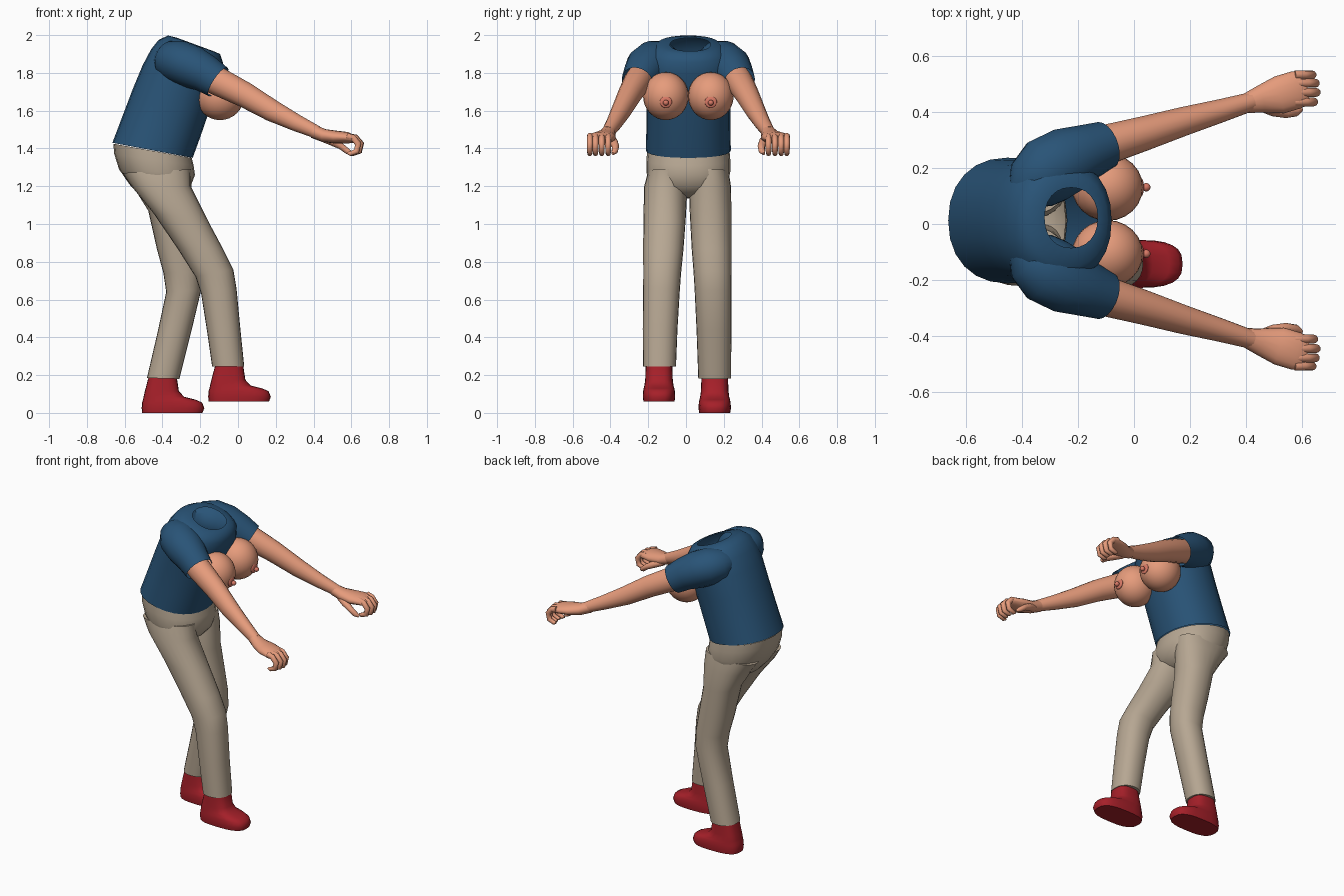
import bpy, bmesh, math
from mathutils import Vector

MID = 0.0125  # side-to-side mirror plane of the body


def material(name, rgb):
    m = bpy.data.materials.new(name)
    m.diffuse_color = (*rgb, 1)
    return m


BLUE = material("shirt_blue", (0.022, 0.088, 0.185))
BEIGE = material("trouser_beige", (0.47, 0.385, 0.29))
SKIN = material("skin", (0.79, 0.33, 0.20))
DARK = material("skin_dark", (0.68, 0.19, 0.13))
RED = material("shoe_red", (0.38, 0.014, 0.022))


def finish(name, bm, mat, angle=50):
    bmesh.ops.recalc_face_normals(bm, faces=bm.faces[:])
    me = bpy.data.meshes.new(name)
    bm.to_mesh(me)
    bm.free()
    ob = bpy.data.objects.new(name, me)
    bpy.context.collection.objects.link(ob)
    me.materials.append(mat)
    bpy.ops.object.select_all(action='DESELECT')
    ob.select_set(True)
    bpy.context.view_layer.objects.active = ob
    bpy.ops.object.shade_smooth_by_angle(angle=math.radians(angle))
    return ob


def skin_rings(bm, rings, caps):
    loops = [[bm.verts.new(p) for p in r] for r in rings]
    n = len(loops[0])
    for a, b in zip(loops, loops[1:]):
        for i in range(n):
            j = (i + 1) % n
            bm.faces.new((a[i], a[j], b[j], b[i]))
    if caps[0]:
        bm.faces.new(loops[0])
    if caps[1]:
        bm.faces.new(loops[-1])


def oval(c, u, v, n=20, power=2.0):
    pts = []
    for i in range(n):
        a = 2 * math.pi * i / n
        co, si = math.cos(a), math.sin(a)
        e = 2 / power
        pts.append(c + u * math.copysign(abs(co) ** e, co) + v * math.copysign(abs(si) ** e, si))
    return pts


def loft(name, rows, mat, caps=(False, False), power=2.2, n=24, angle=50):
    """rows: back x, back z, front x, front z, centre y, half width"""
    bm = bmesh.new()
    rings = []
    for bx, bz, fx, fz, y, hw in rows:
        b, f = Vector((bx, y, bz)), Vector((fx, y, fz))
        rings.append(oval((b + f) / 2, (f - b) / 2, Vector((0, hw, 0)), n, power))
    skin_rings(bm, rings, caps)
    return finish(name, bm, mat, angle)


def tube(name, rows, mat, side=1, caps=(True, True), n=16):
    """rows: x, y, z, half width, half height along a path"""
    bm = bmesh.new()
    ps = [Vector((r[0], r[1] if side > 0 else 2 * MID - r[1], r[2])) for r in rows]
    rings = []
    for i, p in enumerate(ps):
        d = (ps[min(i + 1, len(ps) - 1)] - ps[max(i - 1, 0)]).normalized()
        s = Vector((0, 1, 0))
        s = (s - d * s.dot(d)).normalized()
        rings.append(oval(p, s * rows[i][3], d.cross(s) * rows[i][4], n))
    skin_rings(bm, rings, caps)
    return finish(name, bm, mat)


# Shirt body, open at hem and neck
C = MID
loft("shirt", [
    (-0.665, 1.43, -0.24, 1.35, C, 0.225), (-0.612, 1.57, -0.20, 1.46, C, 0.222),
    (-0.555, 1.72, -0.155, 1.59, C, 0.222), (-0.505, 1.84, -0.12, 1.70, C, 0.23),
    (-0.46, 1.925, -0.09, 1.79, C, 0.235), (-0.42, 1.975, -0.08, 1.855, C, 0.21),
    (-0.37, 1.998, -0.095, 1.90, C, 0.165), (-0.32, 1.985, -0.13, 1.915, C + 0.01, 0.108)], BLUE)

# Trouser seat
loft("trouser_seat", [
    (-0.66, 1.425, -0.245, 1.35, C, 0.218), (-0.655, 1.37, -0.235, 1.31, C, 0.222),
    (-0.63, 1.29, -0.228, 1.26, C, 0.222), (-0.575, 1.21, -0.25, 1.20, C, 0.205),
    (-0.53, 1.16, -0.285, 1.16, C, 0.14), (-0.47, 1.135, -0.34, 1.14, C, 0.05)],
    BEIGE, (False, True))

# Trouser legs: forward leg, then rear leg
loft("trouser_leg_forward", [
    (-0.61, 1.27, -0.25, 1.29, -0.10, 0.10), (-0.56, 1.195, -0.25, 1.20, -0.107, 0.115),
    (-0.45, 1.06, -0.155, 1.01, -0.113, 0.112), (-0.32, 0.87, -0.08, 0.87, -0.12, 0.107),
    (-0.225, 0.72, -0.025, 0.76, -0.126, 0.10), (-0.195, 0.63, -0.008, 0.66, -0.13, 0.097),
    (-0.165, 0.44, 0.012, 0.45, -0.137, 0.092), (-0.137, 0.245, 0.033, 0.245, -0.14, 0.087)],
    BEIGE, (True, True))
loft("trouser_leg_rear", [
    (-0.61, 1.27, -0.25, 1.29, 0.125, 0.10), (-0.55, 1.19, -0.245, 1.20, 0.127, 0.112),
    (-0.475, 1.07, -0.245, 1.05, 0.13, 0.11), (-0.43, 0.87, -0.215, 0.87, 0.135, 0.105),
    (-0.395, 0.74, -0.197, 0.75, 0.14, 0.10), (-0.38, 0.64, -0.195, 0.65, 0.143, 0.097),
    (-0.425, 0.43, -0.245, 0.44, 0.148, 0.092), (-0.482, 0.185, -0.31, 0.18, 0.152, 0.087)],
    BEIGE, (True, True))

# Shoes
SHOE = [(-0.507, -0.188, 0, 0.082), (-0.51, -0.178, 0.025, 0.086), (-0.508, -0.19, 0.055, 0.084),
        (-0.503, -0.225, 0.07, 0.081), (-0.50, -0.285, 0.085, 0.077), (-0.493, -0.313, 0.115, 0.073),
        (-0.472, -0.325, 0.195, 0.07)]
for label, dx, y, dz in (("rear", 0, 0.152, 0), ("forward", 0.352, -0.143, 0.06)):
    loft("shoe_" + label, [(b + dx, z + dz, f + dx, z + dz, y, w) for b, f, z, w in SHOE],
         RED, (True, True), power=2.8, angle=60)


def ball(name, loc, r, mat, scale=(1, 1, 1)):
    bm = bmesh.new()
    bmesh.ops.create_uvsphere(bm, u_segments=24, v_segments=16, radius=r)
    for v in bm.verts:
        v.co = Vector([a * b for a, b in zip(v.co, scale)]) + Vector(loc)
    return finish(name, bm, mat)


for side, label in ((1, "left"), (-1, "right")):
    # Sleeve, open at the cuff
    tube("sleeve_" + label, [
        (-0.40, 0.10, 1.88, 0.06, 0.06), (-0.365, 0.14, 1.87, 0.105, 0.10),
        (-0.31, 0.19, 1.857, 0.125, 0.115), (-0.24, 0.228, 1.83, 0.12, 0.113),
        (-0.17, 0.258, 1.795, 0.10, 0.10), (-0.105, 0.282, 1.752, 0.087, 0.09)],
        BLUE, side, (True, False), 20)
    # Bare arm
    tube("arm_" + label, [
        (-0.24, 0.235, 1.82, 0.07, 0.075), (-0.10, 0.284, 1.752, 0.072, 0.075),
        (0.04, 0.325, 1.682, 0.062, 0.067), (0.18, 0.368, 1.60, 0.052, 0.058),
        (0.31, 0.405, 1.535, 0.042, 0.045), (0.42, 0.438, 1.485, 0.034, 0.034)], SKIN, side)
    # Palm
    tube("palm_" + label, [
        (0.40, 0.432, 1.49, 0.035, 0.036), (0.455, 0.447, 1.468, 0.05, 0.035),
        (0.52, 0.462, 1.46, 0.068, 0.034), (0.58, 0.48, 1.457, 0.068, 0.03),
        (0.615, 0.488, 1.447, 0.062, 0.02)], SKIN, side)
    # Curled fingers and thumb
    for k, (y, reach) in enumerate(((0.437, -0.006), (0.471, 0.003), (0.504, 0), (0.534, -0.012))):
        tube(f"finger_{label}_{k + 1}", [
            (0.575, y, 1.465, 0.016, 0.018), (0.62 + reach, y, 1.457, 0.016, 0.018),
            (0.648 + reach, y, 1.425, 0.016, 0.018), (0.64 + reach, y, 1.385, 0.015, 0.016),
            (0.605 + reach, y, 1.372, 0.013, 0.013), (0.59 + reach, y, 1.376, 0.006, 0.006)],
            SKIN, side, n=10)
    tube("thumb_" + label, [
        (0.45, 0.43, 1.455, 0.025, 0.022), (0.50, 0.41, 1.435, 0.025, 0.022),
        (0.545, 0.398, 1.412, 0.019, 0.018), (0.58, 0.402, 1.385, 0.017, 0.016),
        (0.60, 0.412, 1.372, 0.008, 0.008)], SKIN, side, n=10)
    # Chest forms with small tips
    y = MID + side * 0.119
    ball("chest_" + label, (-0.095, y, 1.677), 0.127, SKIN, (1, 0.95, 1))
    ball("chest_disc_" + label, (0.026, y, 1.646), 0.032, DARK, (0.3, 1, 1))
    ball("chest_tip_" + label, (0.044, y, 1.642), 0.015, DARK)
